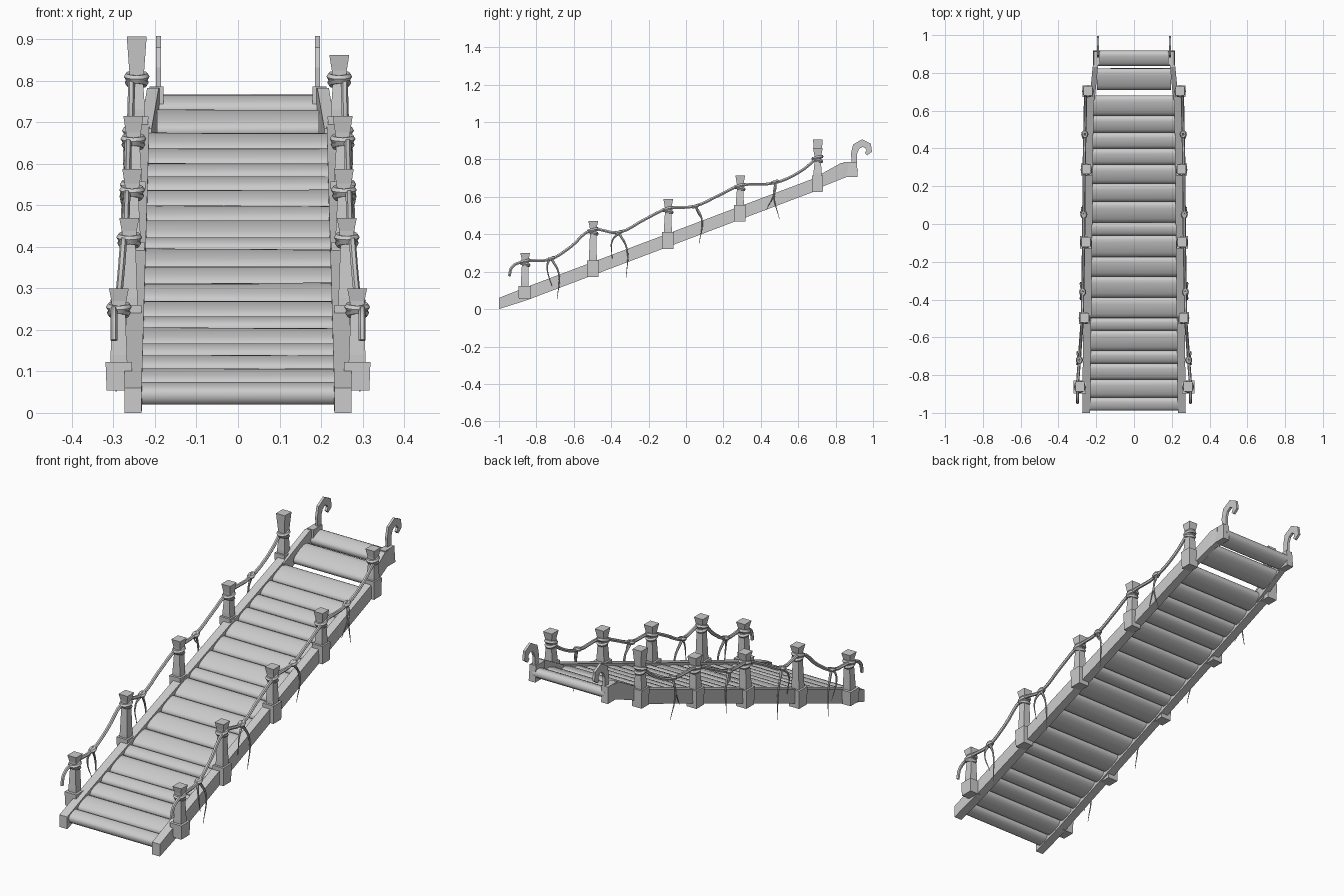
import bpy, bmesh, math, random
from mathutils import Vector

random.seed(4)
cube = bpy.data.objects.get("Cube")
if cube:
    bpy.data.objects.remove(cube)

grey = bpy.data.materials.new("plain_grey")
grey.use_nodes = True
grey.diffuse_color = (0.6, 0.6, 0.6, 1)
grey.node_tree.nodes["Principled BSDF"].inputs["Base Color"].default_value = (0.6, 0.6, 0.6, 1)


def add_object(name, bm, smooth=False):
    bmesh.ops.recalc_face_normals(bm, faces=bm.faces)
    mesh = bpy.data.meshes.new(name)
    bm.to_mesh(mesh)
    bm.free()
    mesh.materials.append(grey)
    ob = bpy.data.objects.new(name, mesh)
    bpy.context.collection.objects.link(ob)
    if smooth:
        bpy.ops.object.select_all(action='DESELECT')
        ob.select_set(True)
        bpy.context.view_layer.objects.active = ob
        bpy.ops.object.shade_smooth_by_angle(angle=math.radians(40))
    return ob


def loft(name, rings, smooth=False):
    """Skin a list of equal-sized point rings and cap both ends."""
    bm = bmesh.new()
    loops = [[bm.verts.new(p) for p in ring] for ring in rings]
    n = len(loops[0])
    for a, b in zip(loops, loops[1:]):
        for i in range(n):
            j = (i + 1) % n
            bm.faces.new((a[i], a[j], b[j], b[i]))
    bm.faces.new(loops[0])
    bm.faces.new(loops[-1])
    return add_object(name, bm, smooth)


def square(x, y, z, hx, hy):
    return [(x + sx * hx, y + sy * hy, z) for sx, sy in ((-1, -1), (1, -1), (1, 1), (-1, 1))]


def beam_ring(x, y, low, high, half):
    return [(x - half, y, low), (x + half, y, low), (x + half, y, high), (x - half, y, high)]


def tube(name, points, radius, taper=False):
    """Round rope through the given points."""
    curve = bpy.data.curves.new(name, 'CURVE')
    curve.dimensions = '3D'
    curve.bevel_depth = radius
    curve.bevel_resolution = 1
    curve.resolution_u = 4
    curve.use_fill_caps = True
    spline = curve.splines.new('BEZIER')
    spline.bezier_points.add(len(points) - 1)
    for i, (bp, p) in enumerate(zip(spline.bezier_points, points)):
        bp.co = p
        bp.handle_left_type = bp.handle_right_type = 'AUTO'
        if taper:
            bp.radius = 1 - 0.85 * i / (len(points) - 1)
    temp = bpy.data.objects.new(name, curve)
    bpy.context.collection.objects.link(temp)
    bpy.context.view_layer.update()
    bm = bmesh.new()
    mesh = temp.evaluated_get(bpy.context.evaluated_depsgraph_get()).to_mesh()
    bm.from_mesh(mesh)
    bpy.data.objects.remove(temp)
    return add_object(name, bm, True)


def knot(name, centre, hx, hy, tilt):
    """Closed rope loop wrapped round a post or rope."""
    bm = bmesh.new()
    rings = []
    for i in range(12):
        a = math.tau * i / 12
        out = Vector((math.cos(a), math.sin(a), 0))
        mid = Vector(centre) + Vector((hx * out.x, hy * out.y, tilt * out.y))
        rings.append([bm.verts.new(mid + 0.010 * (out * math.cos(b) + Vector((0, 0, math.sin(b)))))
                      for b in (math.tau * k / 6 for k in range(6))])
    for i in range(12):
        a, b = rings[i], rings[(i + 1) % 12]
        for k in range(6):
            m = (k + 1) % 6
            bm.faces.new((a[k], b[k], b[m], a[m]))
    add_object(name, bm, True)


def deck(y):
    """Height of the ramp's middle line."""
    return 0.03 + 0.36 * (y + 1) if y < -0.85 else 0.084 + 0.378 * (y + 0.85)


def rail_x(y):
    return 0.253 - 0.011 * (y + 1)


# Planks: flattened rounded boards across the ramp
edges = [-0.987, -0.918, -0.823, -0.738, -0.67, -0.563, -0.497, -0.389, -0.278, -0.174, -0.06,
         0.008, 0.119, 0.214, 0.315, 0.40, 0.484, 0.574, 0.68]
spans = list(zip(edges, edges[1:])) + [(0.71, 0.825), (0.838, 0.918)]
for n, (y0, y1) in enumerate(spans):
    mid = (y0 + y1) / 2
    half = (y1 - y0) / 2 / math.cos(0.36) - 0.001
    reach = rail_x(mid) - 0.015 if mid < 0.69 else 0.195
    rings = []
    for sx in (-1, 1):
        pitch = 0.36 + random.uniform(-0.05, 0.05)
        ring = []
        for k in range(16):
            a = math.tau * k / 16
            u = half * math.copysign(abs(math.cos(a)) ** 0.75, math.cos(a))
            v = 0.024 * math.copysign(abs(math.sin(a)) ** 0.75, math.sin(a))
            ring.append((sx * reach, mid + u * math.cos(pitch) - v * math.sin(pitch),
                         deck(mid) + u * math.sin(pitch) + v * math.cos(pitch)))
        rings.append(ring)
    loft(f"plank_{n + 1}", rings, True)

# Post data: y, distance from centre, block half size, top height
posts = [(-0.862, 0.287, 0.032, 0.30), (-0.498, 0.262, 0.030, 0.47), (-0.097, 0.255, 0.030, 0.588),
         (0.288, 0.252, 0.029, 0.715), (0.703, 0.244, 0.028, 0.907)]

# Rope height along the ramp
rope_path = [(-0.945, 0.175), (-0.93, 0.225), (-0.862, 0.255), (-0.73, 0.265), (-0.62, 0.33),
             (-0.505, 0.423), (-0.36, 0.41), (-0.22, 0.48), (-0.097, 0.537), (0.045, 0.55),
             (0.18, 0.61), (0.288, 0.66), (0.475, 0.675), (0.61, 0.735), (0.703, 0.81)]

# Loose strands: start y, start z, end y, end z
strands = [(-0.72, 0.27, -0.69, 0.05), (-0.73, 0.27, -0.715, 0.12), (-0.36, 0.41, -0.32, 0.17),
           (-0.35, 0.41, -0.395, 0.27), (0.05, 0.55, 0.07, 0.35), (0.06, 0.55, 0.09, 0.47),
           (0.475, 0.68, 0.43, 0.53), (0.48, 0.68, 0.50, 0.48)]


def post_x(y):
    for a, b in zip(posts, posts[1:]):
        if y <= b[0]:
            t = max(0, (y - a[0]) / (b[0] - a[0]))
            return a[1] + t * (b[1] - a[1])
    return posts[-1][1]


for side, tag in ((1, "left"), (-1, "right")):
    # Long side rail and the narrower upper rail
    stations = [(y, deck(y)) for y in (-1, -0.85, -0.5, 0, 0.4, 0.70)]
    loft(f"{tag}_rail", [beam_ring(side * rail_x(y), y, z - (0.03 if y == -1 else 0.036),
                                   z + (0.03 if y == -1 else 0.035), 0.021) for y, z in stations])
    loft(f"{tag}_upper_rail", [beam_ring(side * 0.222, 0.655, 0.625, 0.685, 0.014),
                               beam_ring(side * 0.205, 0.83, 0.695, 0.782, 0.014),
                               beam_ring(side * 0.200, 0.87, 0.71, 0.782, 0.014)])
    loft(f"{tag}_end_block", [square(side * 0.198, 0.882, 0.705, 0.018, 0.036),
                              square(side * 0.196, 0.878, 0.786, 0.017, 0.036)])

    # Flat hook on the end block, broad over the bend and narrow at the tip
    line = [(0.900, 0.77, 0.013), (0.898, 0.83, 0.016), (0.909, 0.868, 0.020), (0.943, 0.888, 0.020),
            (0.974, 0.872, 0.019), (0.980, 0.845, 0.015), (0.962, 0.828, 0.009)]
    rings = []
    for i, (y, z, w) in enumerate(line):
        a, b = line[max(i - 1, 0)], line[min(i + 1, len(line) - 1)]
        d = Vector((0, b[0] - a[0], b[1] - a[1])).normalized()
        out = Vector((0, -d.z, d.y)) * w
        centre = Vector((side * 0.191, y, z))
        thick = Vector((0.006, 0, 0))
        rings.append([centre + out + thick, centre - out + thick,
                      centre - out - thick, centre + out - thick])
    loft(f"{tag}_hook", rings)

    # Posts with base blocks, flared heads and rope knots
    for n, (y, x, h, top) in enumerate(posts):
        if side == 1 and n == 4:
            top = 0.862
        x *= side
        z = deck(y)
        tie = min((p[1] for p in rope_path if abs(p[0] - y) < 0.01), default=top - 0.05)
        loft(f"{tag}_post_block_{n + 1}", [square(x, y, z - 0.046 + 0.02 * (n == 0), h * 0.92, h),
                                           square(x, y, z + 0.043, h, h * 1.08)])
        loft(f"{tag}_post_{n + 1}", [square(x, y, z, 0.021, 0.021),
                                     square(x, y, z + 0.06, 0.020, 0.021),
                                     square(x, y + 0.002, tie - 0.01, 0.015, 0.017),
                                     square(x, y + 0.002, tie + 0.015, 0.018, 0.019),
                                     square(x, y + 0.002, top, 0.024, 0.026)])
        knot(f"{tag}_post_knot_{n + 1}", (x, y, tie), 0.021, 0.023, 0.006)
        knot(f"{tag}_post_lower_knot_{n + 1}", (x, y, tie - 0.014), 0.019, 0.021, -0.006)

    # Hand rope and its hanging strands
    tube(f"{tag}_hand_rope", [(side * (post_x(y) + 0.012), y, z) for y, z in rope_path], 0.0085)
    for n, (y0, z0, y1, z1) in enumerate(strands):
        x = side * (post_x(y0) + 0.012)
        bow = 0.025 if n % 2 == 0 else -0.02
        tube(f"{tag}_strand_{n + 1}",
             [(x, y0, z0), (x + side * 0.012, (y0 + y1) / 2 + bow, (z0 + z1) / 2 + 0.03),
              (x + side * 0.004, y1, z1)], 0.0075, True)
        if n % 2 == 0:
            knot(f"{tag}_rope_knot_{n // 2 + 1}", (x, y0, z0), 0.009, 0.012, 0.004)
